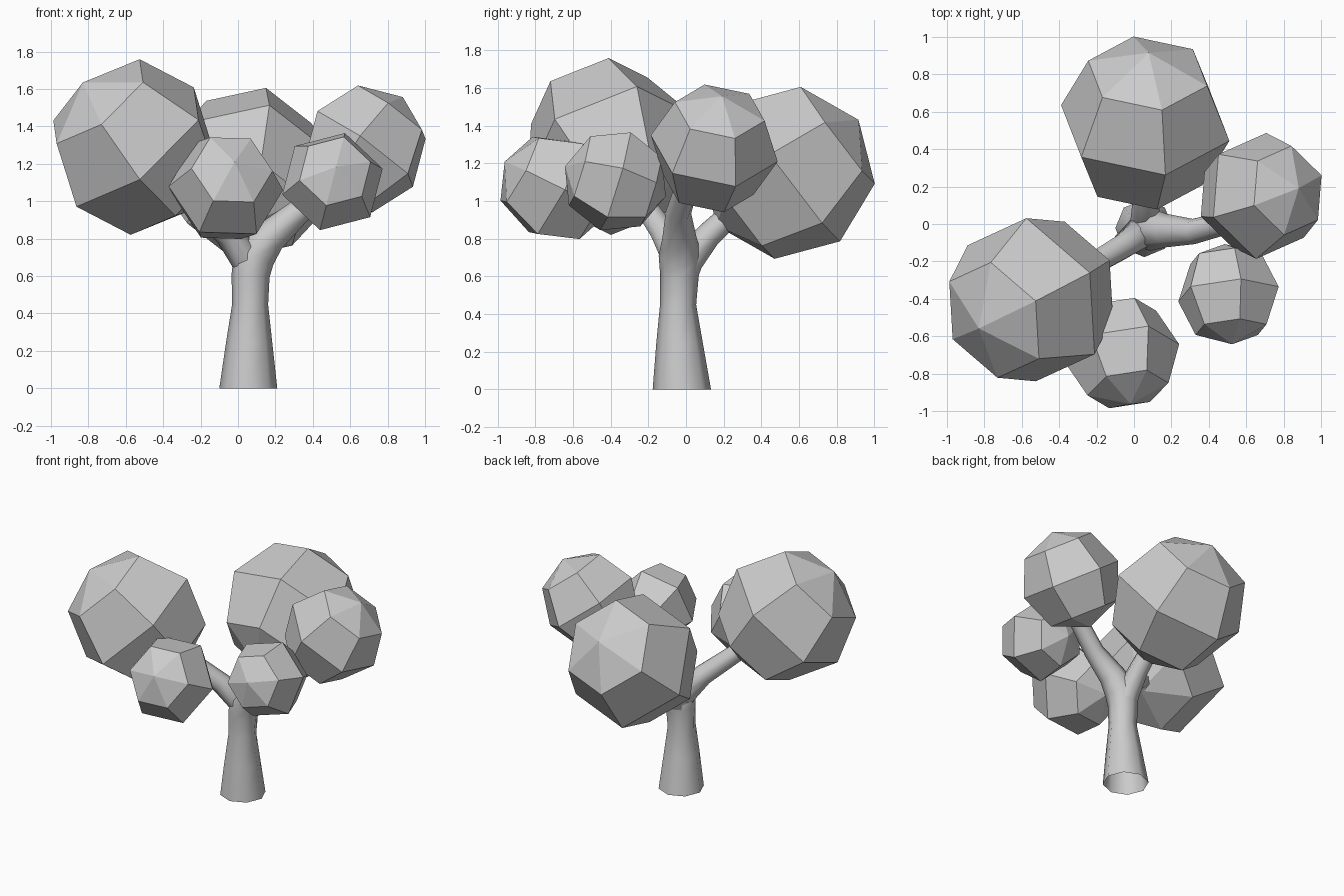
import bpy, bmesh, math
from mathutils import Vector, Matrix

if "Cube" in bpy.data.objects:
    bpy.data.objects.remove(bpy.data.objects["Cube"])


def make_object(name, bm):
    bmesh.ops.recalc_face_normals(bm, faces=bm.faces[:])
    mesh = bpy.data.meshes.new(name)
    bm.to_mesh(mesh)
    bm.free()
    ob = bpy.data.objects.new(name, mesh)
    bpy.context.collection.objects.link(ob)
    return ob


def tube(name, stations, sides=8, flat_start=False):
    """Smooth open tube through (x, y, z, radius) stations."""
    bm = bmesh.new()
    pts = [Vector(s[:3]) for s in stations]
    rings = []
    for i, (p, s) in enumerate(zip(pts, stations)):
        d = (pts[min(i + 1, len(pts) - 1)] - pts[max(i - 1, 0)]).normalized()
        if i == 0 and flat_start:
            d = Vector((0, 0, 1))
        u = Vector((0, 1, 0)) - d * d.y
        u.normalize()
        v = d.cross(u)
        rings.append([bm.verts.new(p + s[3] * (u * math.cos(a) + v * math.sin(a)))
                      for a in (2 * math.pi * k / sides for k in range(sides))])
    for a, b in zip(rings, rings[1:]):
        for k in range(sides):
            n = (k + 1) % sides
            bm.faces.new((a[k], a[n], b[n], b[k]))
    for f in bm.faces:
        f.smooth = True
    return make_object(name, bm)


def foliage(name, centre, radius, pole, spin):
    """Flat-faced low-poly ball with its pole tilted towards a direction."""
    bm = bmesh.new()
    turn = Vector(pole).to_track_quat('Z', 'Y').to_matrix().to_4x4()
    bmesh.ops.create_uvsphere(
        bm, u_segments=6, v_segments=4, radius=radius,
        matrix=Matrix.Translation(centre) @ turn @ Matrix.Rotation(math.radians(spin), 4, 'Z'))
    return make_object(name, bm)


# Trunk, flowing into the right branch
tube("trunk", [(0.055, -0.022, 0, 0.155), (0.06, -0.035, 0.25, 0.123),
               (0.065, -0.042, 0.45, 0.096), (0.067, -0.035, 0.6, 0.102),
               (0.085, -0.03, 0.71, 0.115), (0.17, -0.035, 0.81, 0.09),
               (0.32, -0.04, 0.94, 0.068), (0.58, 0.03, 1.16, 0.06)], flat_start=True)

# Side branches
tube("left_branch", [(0.075, -0.03, 0.58, 0.07), (0.045, -0.04, 0.7, 0.09),
                     (-0.06, -0.12, 0.83, 0.07), (-0.4, -0.32, 1.13, 0.055)])
tube("back_branch", [(0.07, -0.035, 0.56, 0.08), (0.065, 0.01, 0.69, 0.085),
                     (0.06, 0.12, 0.82, 0.068), (0.06, 0.4, 1.08, 0.055)])

# Foliage balls
foliage("left_foliage", (-0.55, -0.405, 1.29), 0.47, (-0.6, -0.33, 0.74), -3)
foliage("back_foliage", (0.06, 0.54, 1.15), 0.47, (0.04, 0.8, 0.6), 15)
foliage("right_foliage", (0.68, 0.15, 1.28), 0.345, (0.58, 0.12, 0.8), 10)
foliage("front_foliage", (-0.065, -0.69, 1.07), 0.31, (0.15, -0.88, 0.45), 28)
foliage("front_right_foliage", (0.505, -0.375, 1.105), 0.28, (0.07, -0.95, 0.28), 45)
